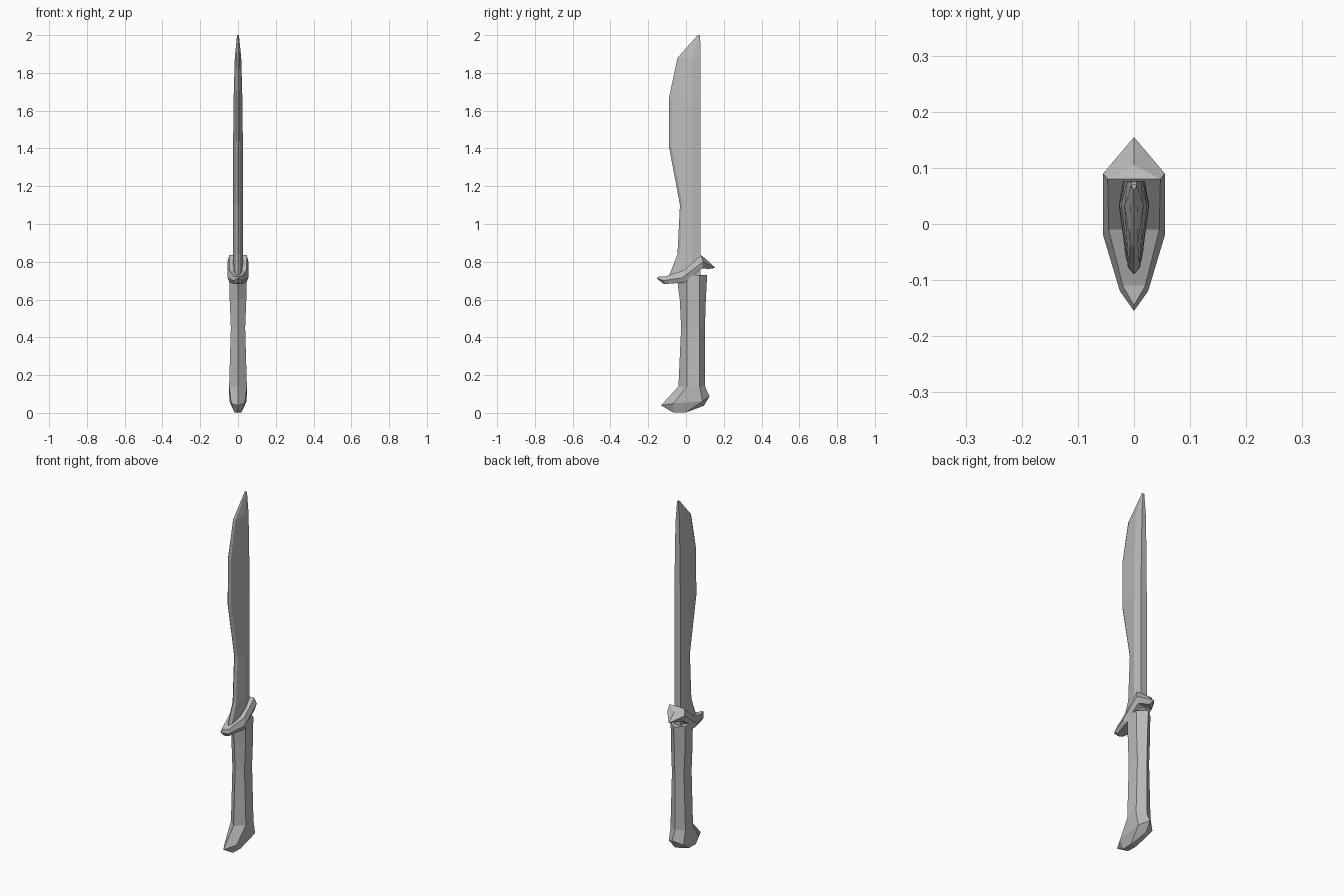
import bpy, bmesh

if "Cube" in bpy.data.objects:
    bpy.data.objects.remove(bpy.data.objects["Cube"])

steel = bpy.data.materials.new("plain grey")
steel.diffuse_color = (0.5, 0.5, 0.5, 1)
steel.use_nodes = True
steel.node_tree.nodes["Principled BSDF"].inputs["Base Color"].default_value = steel.diffuse_color


def loft(name, rings):
    """Skin mirrored rings. Each ring lists (x, y, z) down the right side,
    starting and ending on the centre line; the left side is mirrored."""
    bm = bmesh.new()
    loops = []
    for half in rings:
        right = [bm.verts.new(p) for p in half]
        left = [bm.verts.new((-x, y, z)) for x, y, z in half[1:-1]]
        loops.append((right, [right[0]] + left + [right[-1]]))
    # side walls
    for (r0, l0), (r1, l1) in zip(loops, loops[1:]):
        for a, b in ((r0, r1), (l0, l1)):
            for i in range(len(a) - 1):
                bm.faces.new((a[i], a[i + 1], b[i + 1], b[i]))
    # end caps, stitched across the centre line
    for r, l in (loops[0], loops[-1]):
        for i in range(len(r) - 1):
            quad = [r[i], r[i + 1], l[i + 1], l[i]]
            bm.faces.new(list(dict.fromkeys(quad)))
    bmesh.ops.recalc_face_normals(bm, faces=bm.faces[:])
    mesh = bpy.data.meshes.new(name)
    bm.to_mesh(mesh)
    bm.free()
    mesh.materials.append(steel)
    obj = bpy.data.objects.new(name, mesh)
    bpy.context.collection.objects.link(obj)
    return obj


# Blade: bevelled cutting edge in front, straight spine behind
# height, edge y, half width
blade = [(0.70, -0.10, 0.026), (0.84, -0.045, 0.027), (1.10, -0.032, 0.027),
         (1.41, -0.09, 0.026), (1.67, -0.09, 0.023), (1.88, -0.045, 0.017)]
rings = [[(0, y, z), (w * 0.42, y + 0.013, z), (w, 0.033, z),
          (w * 0.72, 0.077, z), (0, 0.077, z)] for z, y, w in blade]
rings.append([(0, 0.062, 2.0), (0.003, 0.065, 2.0), (0.005, 0.07, 2.0),
              (0.004, 0.075, 1.995), (0, 0.075, 1.995)])
loft("blade", rings)

# Grip and pommel: six-sided, ridged at front and back
# height, front y, back y, half width
grip = [(0.73, -0.05, 0.112, 0.046), (0.60, -0.033, 0.105, 0.044),
        (0.45, -0.026, 0.10, 0.038), (0.14, -0.04, 0.10, 0.047)]
rings = [[(0, f, z), (w, 0.004, z), (w, 0.072, z), (0, b, z)]
         for z, f, b, w in grip]
rings.append([(0, -0.132, 0.04), (0.036, -0.065, 0.05),
              (0.046, 0.088, 0.062), (0, 0.125, 0.088)])
rings.append([(0, -0.085, 0.012), (0.016, -0.065, 0.002),
              (0.018, 0.0, 0.003), (0, 0.095, 0.038)])
loft("grip", rings)

# Guard: pointed collar sloping up to the spine, with a rear spike
bottom = [(0, -0.125, 0.686), (0.018, -0.11, 0.682), (0.045, -0.01, 0.69),
          (0.045, 0.085, 0.765), (0, 0.12, 0.762)]
outer = [(0, -0.155, 0.715), (0.025, -0.12, 0.70), (0.055, -0.02, 0.715),
         (0.055, 0.09, 0.80), (0, 0.155, 0.768)]
upper = [(0, -0.145, 0.722), (0.02, -0.11, 0.722), (0.045, -0.01, 0.755),
         (0.047, 0.08, 0.835), (0, 0.105, 0.815)]
loft("guard", [bottom, outer, upper])
